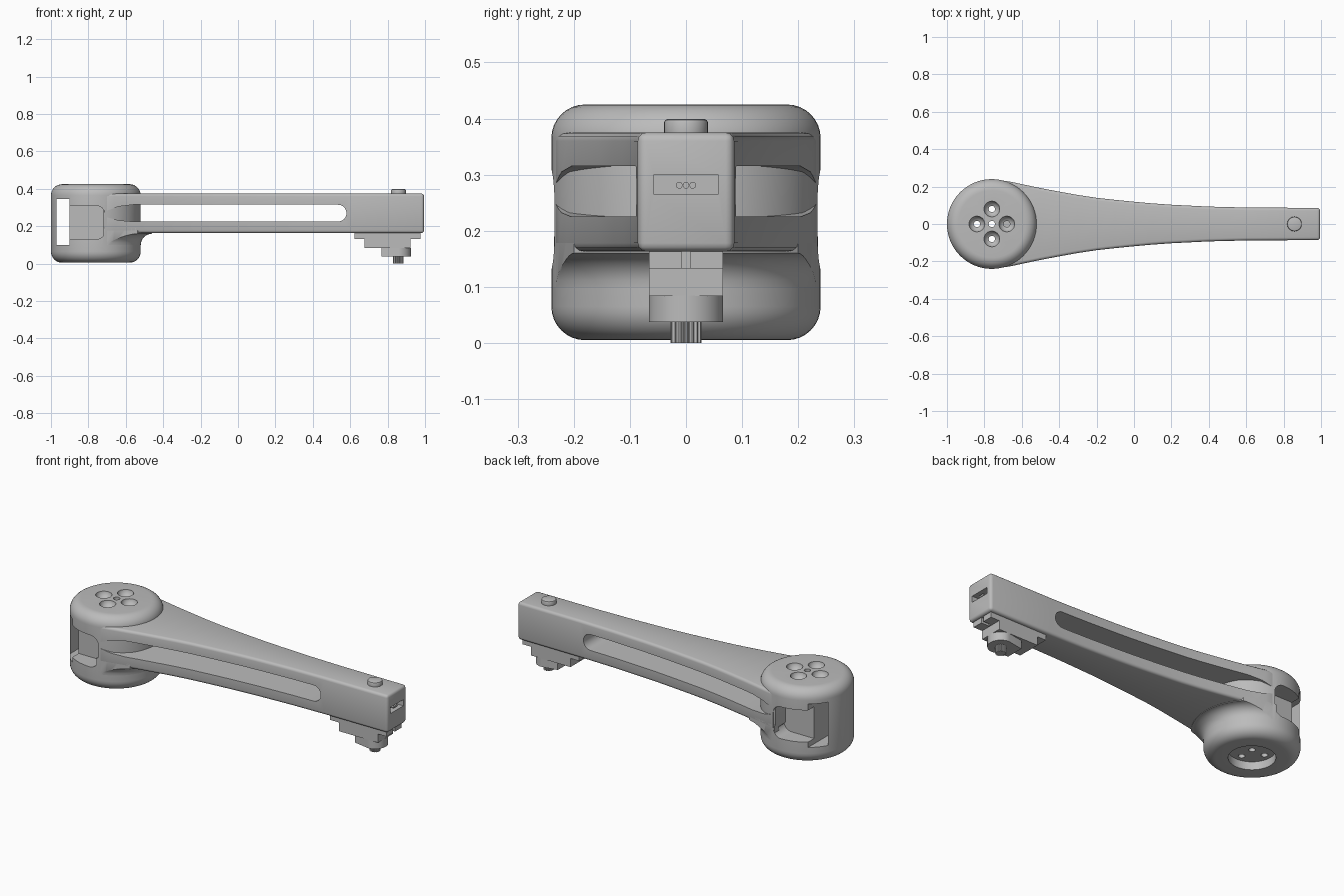
import bpy, bmesh, math
from mathutils import Vector

cube = bpy.data.objects.get("Cube")
if cube:
    bpy.data.objects.remove(cube)

grey = bpy.data.materials.new("light_grey")
GREY = (0.5, 0.5, 0.5, 1)
grey.diffuse_color = GREY
grey.use_nodes = True
grey.node_tree.nodes["Principled BSDF"].inputs["Base Color"].default_value = GREY

HUB_X, HUB_R = -0.76, 0.24
MOTOR_X = 0.858


def finish(name, bm):
    bmesh.ops.remove_doubles(bm, verts=bm.verts[:], dist=1e-5)
    bmesh.ops.dissolve_degenerate(bm, edges=bm.edges[:], dist=1e-5)
    bmesh.ops.recalc_face_normals(bm, faces=bm.faces[:])
    me = bpy.data.meshes.new(name)
    bm.to_mesh(me)
    bm.free()
    me.materials.append(grey)
    ob = bpy.data.objects.new(name, me)
    bpy.context.collection.objects.link(ob)
    return ob


def prism(name, pts, axis, lo, hi):
    """Extrude a 2D outline along x, y or z."""
    place = {"x": lambda a, b: (lo, a, b), "y": lambda a, b: (a, lo, b),
             "z": lambda a, b: (a, b, lo)}[axis]
    step = Vector([(hi - lo) * (axis == k) for k in "xyz"])
    bm = bmesh.new()
    face = bm.faces.new([bm.verts.new(place(a, b)) for a, b in pts])
    out = bmesh.ops.extrude_face_region(bm, geom=[face])
    bmesh.ops.translate(bm, vec=step, verts=[v for v in out["geom"] if isinstance(v, bmesh.types.BMVert)])
    return finish(name, bm)


def arc(cx, cy, r, a0, a1, n=8):
    angles = [math.radians(a0 + (a1 - a0) * i / n) for i in range(n + 1)]
    return [(cx + r * math.cos(a), cy + r * math.sin(a)) for a in angles]


def circle(cx, cy, r, n=32):
    return arc(cx, cy, r, 0, 360, n)[:-1]


def rect(a0, a1, b0, b1):
    return [(a0, b0), (a1, b0), (a1, b1), (a0, b1)]


def lathe(name, pts, closed=False):
    """Revolve a radius/height profile about the hub axis."""
    bm = bmesh.new()
    vs = [bm.verts.new((HUB_X + r, 0, z)) for r, z in pts]
    pairs = list(zip(vs, vs[1:])) + ([(vs[-1], vs[0])] if closed else [])
    edges = [bm.edges.new(p) for p in pairs]
    bmesh.ops.spin(bm, geom=vs + edges, cent=(HUB_X, 0, 0), axis=(0, 0, 1),
                   angle=2 * math.pi, steps=64)
    return finish(name, bm)


def ball(name, x, y, z, r):
    bm = bmesh.new()
    bmesh.ops.create_uvsphere(bm, u_segments=24, v_segments=16, radius=r)
    bmesh.ops.translate(bm, vec=(x, y, z), verts=bm.verts[:])
    return finish(name, bm)


def apply_all(ob):
    dg = bpy.context.evaluated_depsgraph_get()
    me = bpy.data.meshes.new_from_object(ob.evaluated_get(dg))
    ob.modifiers.clear()
    ob.data = me


def bevel(ob, width, segments=3, angle=50):
    mod = ob.modifiers.new("round", "BEVEL")
    mod.width, mod.segments = width, segments
    mod.limit_method, mod.angle_limit = "ANGLE", math.radians(angle)
    apply_all(ob)


def boolean(ob, cutter, operation="DIFFERENCE"):
    mod = ob.modifiers.new("cut", "BOOLEAN")
    mod.operation, mod.solver, mod.object = operation, "EXACT", cutter
    apply_all(ob)
    bpy.data.objects.remove(cutter)


# Round hub with soft rims
f = 0.06
hub = lathe("hub", [(0, 0.005)] + arc(HUB_R - f, 0.005 + f, f, -90, 0)
            + arc(HUB_R - f, 0.425 - f, f, 0, 90) + [(0, 0.425)])

# Hub underside pocket, screw holes and dished seats
boolean(hub, prism("pocket", circle(HUB_X, 0, 0.118, 48), "z", -0.1, 0.05))
for dx, dy in [(0, 0), (1, 0), (-1, 0), (0, 1), (0, -1)]:
    x, y = HUB_X + 0.08 * dx, 0.08 * dy
    if dx or dy:
        boolean(hub, ball("seat", x, y, 0.432, 0.043))
    boolean(hub, prism("hole", circle(x, y, 0.017, 20), "z", -0.1, 0.6))

# Side windows in the hub and the slit across its back
window = [(-1.1, 0.13)] + arc(-0.76, 0.18, 0.05, -90, 0) + arc(-0.76, 0.26, 0.05, 0, 90) + [(-1.1, 0.31)]
for lo, hi in [(-0.4, -0.14), (0.14, 0.4)]:
    boolean(hub, prism("window", window, "y", lo, hi))
boolean(hub, prism("slit", rect(-0.97, -0.90, 0.10, 0.345), "y", -0.4, 0.4))

# Tapering arm
side = [(-0.72, 0.235), (-0.66, 0.226), (-0.6, 0.213), (-0.5, 0.192), (-0.4, 0.173),
        (-0.3, 0.155), (-0.2, 0.140), (-0.1, 0.129), (0, 0.119), (0.1, 0.110),
        (0.2, 0.103), (0.4, 0.093), (0.6, 0.088), (0.995, 0.086)]
outline = side + [(x, -y) for x, y in reversed(side)]
arm = prism("arm", outline, "z", 0.163, 0.375)
bevel(arm, 0.015)

# Long slot through the arm, pinched towards the hub
slot = ([(-0.71, 0.25), (-0.64, 0.232), (-0.56, 0.225)] + arc(0.535, 0.27, 0.045, -90, 90, 16)
        + [(-0.56, 0.315), (-0.64, 0.305), (-0.71, 0.28)])
boolean(arm, prism("slot", slot, "y", -0.5, 0.5))

# Socket in the arm tip, with three pins
boolean(arm, prism("socket", rect(-0.057, 0.057, 0.265, 0.30), "x", 0.95, 1.1))
for i in (-1, 0, 1):
    prism(f"socket_pin_{i + 2}", circle(0.012 * i, 0.281, 0.006, 12), "x", 0.945, 0.985)

# Concave blend between hub and arm underside
blend = lathe("underside_blend", [(0.2, 0.10)] + arc(HUB_R + 0.06, 0.10, 0.06, 180, 90)
              + [(0.30, 0.20), (0.2, 0.20)], closed=True)
boolean(blend, prism("blend_limit", outline, "z", 0.05, 0.19), "INTERSECT")

# Button on top of the tip
button = prism("button", circle(MOTOR_X, 0, 0.039), "z", 0.36, 0.399)
bevel(button, 0.006, 2)

# Stepped mount below the tip
mount = prism("mount_plate", rect(0.623, 0.977, -0.066, 0.066), "z", 0.133, 0.165)
boolean(mount, prism("notch", rect(0.93, 1.1, -0.008, 0.008), "z", 0.1, 0.2))
prism("mount_block", rect(0.677, 0.923, -0.066, 0.066), "z", 0.084, 0.134)
prism("gearbox", [(0.768, -0.05), (MOTOR_X, -0.066)] + arc(MOTOR_X, 0, 0.067, -80, 80, 20)
      + [(MOTOR_X, 0.066), (0.768, 0.05)], "z", 0.037, 0.085)

# Toothed output shaft
teeth = 16
spline = []
for i in range(teeth * 4):
    a = 2 * math.pi * i / (teeth * 4)
    r = 0.028 if i % 4 < 2 else 0.023
    spline.append((MOTOR_X + r * math.cos(a), r * math.sin(a)))
prism("output_shaft", spline, "z", 0, 0.04)

# Smooth curved surfaces and keep the edges crisp
for ob in bpy.context.scene.objects:
    if ob.type == "MESH":
        bpy.ops.object.select_all(action="DESELECT")
        ob.select_set(True)
        bpy.context.view_layer.objects.active = ob
        bpy.ops.object.shade_smooth_by_angle(angle=math.radians(32))
